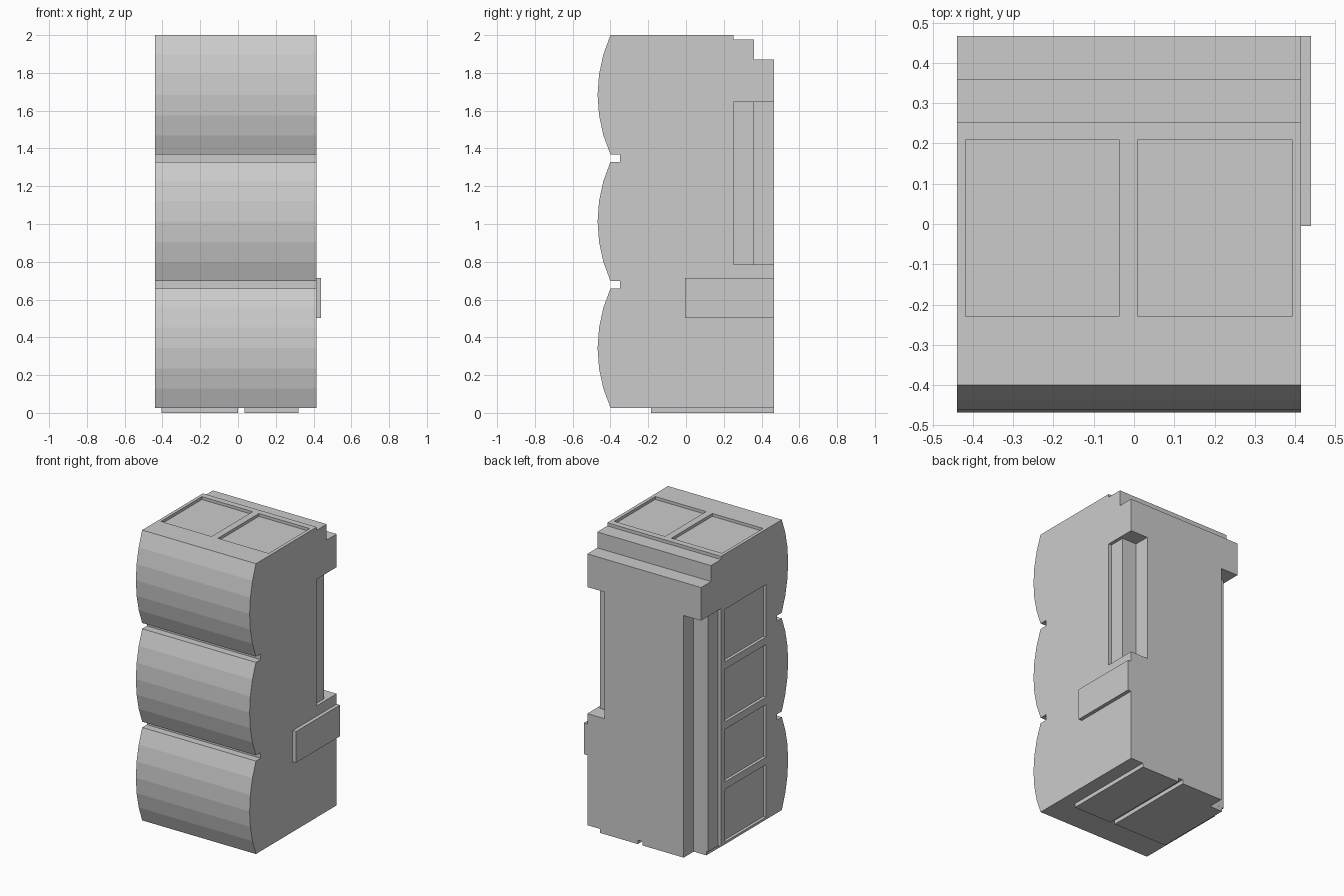
import bpy, bmesh, math

if "Cube" in bpy.data.objects:
    bpy.data.objects.remove(bpy.data.objects["Cube"])

X0, X1 = -0.44, 0.415          # main body sides
BACK, BASE, TOP = 0.467, 0.027, 2.0
STEP_Y = ((0.252, 0.022), (0.36, 0.13))   # y where each back step starts, its depth


def box(name, x, y, z):
    """Box from (min, max) ranges."""
    bm = bmesh.new()
    bmesh.ops.create_cube(bm, size=1)
    for v in bm.verts:
        for i, r in enumerate((x, y, z)):
            v.co[i] = r[0] if v.co[i] < 0 else r[1]
    return link(name, bm)


def link(name, bm):
    bmesh.ops.recalc_face_normals(bm, faces=bm.faces)
    me = bpy.data.meshes.new(name)
    bm.to_mesh(me)
    bm.free()
    ob = bpy.data.objects.new(name, me)
    bpy.context.collection.objects.link(ob)
    return ob


def carve(ob, ranges):
    """Cut a list of boxes out of ob."""
    for r in ranges:
        cutter = box("cutter", *r)
        cutter.hide_render = True
        m = ob.modifiers.new("cut", 'BOOLEAN')
        m.operation, m.solver, m.object = 'DIFFERENCE', 'EXACT', cutter
        bpy.context.view_layer.objects.active = ob
        bpy.ops.object.modifier_apply(modifier=m.name)
        bpy.data.objects.remove(cutter)


# Side profile: three bulging fronts split by grooves, stepped top back edge
R, half, h = 0.768, 0.4236, 0.6316
profile = []
for i in range(3):
    zc = BASE + h / 2 + i * 0.6705
    for k in range(7):
        a = half * (k / 3 - 1)
        profile.append((R - 0.468 - R * math.cos(a), zc + R * math.sin(a)))
    if i < 2:
        profile += [(-0.35, zc + h / 2), (-0.35, zc + 0.6705 - h / 2)]
for y, d in STEP_Y:
    profile += [(y, profile[-1][1]), (y, TOP - d)]
profile += [(BACK, profile[-1][1]), (BACK, BASE)]

bm = bmesh.new()
face = bm.faces.new([bm.verts.new((X0, y, z)) for y, z in profile])
ext = bmesh.ops.extrude_face_region(bm, geom=[face])
bmesh.ops.translate(bm, vec=(X1 - X0, 0, 0),
                    verts=[g for g in ext["geom"] if isinstance(g, bmesh.types.BMVert)])
body = link("body", bm)

# Stepped corner notches: right one stops mid-height, left one runs to the bottom
left_notch = [((-1, X0 + d), (y, 1), (-1, 1.645)) for y, d in STEP_Y]
right_notch = [((X1 - d, 1), (y, 1), (0.785, 1.645)) for y, d in STEP_Y]

# Shallow recessed panels on the top and the left side
PANEL_Y = (-0.23, 0.21)
top_panels = [(x, PANEL_Y, (TOP - 0.02, 3)) for x in ((-0.418, -0.037), (0.01, 0.392))]
side_panels = [((-1, X0 + 0.02), PANEL_Y, (0.043 + i * 0.408, 0.40 + i * 0.408)) for i in range(4)]
carve(body, left_notch + right_notch + top_panels + side_panels)

# Bottom pads and the raised plate on the right side
box("right_foot_pad", (0.035, 0.32), (-0.185, BACK), (0, BASE))
left_pad = box("left_foot_pad", (-0.405, 0.0), (-0.185, BACK), (0, BASE))
carve(left_pad, left_notch)
box("side_plate", (X1, 0.44), (-0.005, BACK), (0.503, 0.715))
